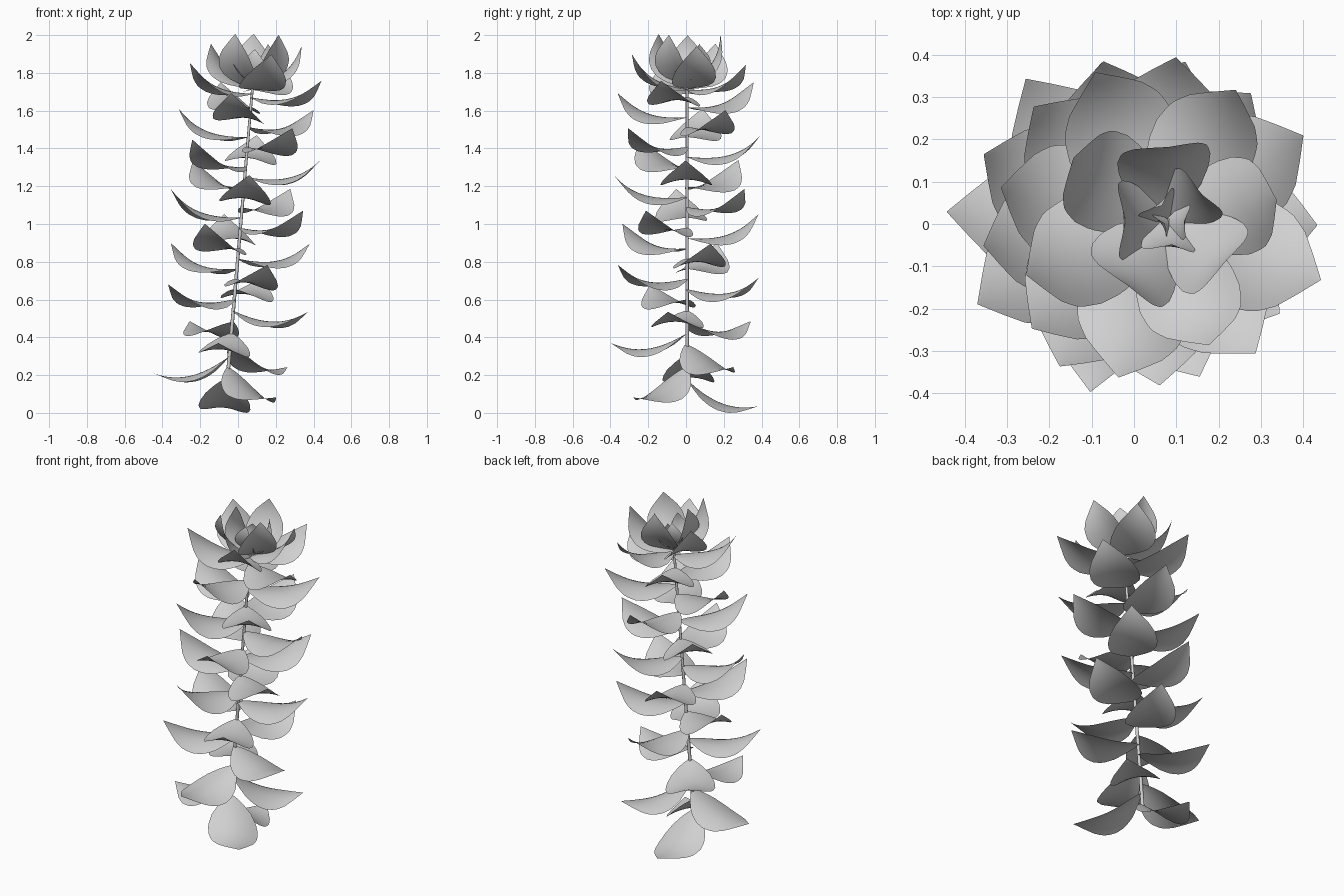
import bpy, bmesh, math
from mathutils import Vector, Matrix

if "Cube" in bpy.data.objects:
    bpy.data.objects.remove(bpy.data.objects["Cube"], do_unlink=True)

# One plain material
TONE = (0.63, 0.63, 0.63, 1)
grey = bpy.data.materials.new("light_grey")
grey.use_nodes = True
grey.diffuse_color = TONE
grey.node_tree.nodes["Principled BSDF"].inputs["Base Color"].default_value = TONE

LEAVES = 42
LEAN = math.atan(0.086)
STEPS, ACROSS = 18, 10

# Keyed curves: (leaf index, value)
BASE_Z = [(0, 0.18), (2, 0.3), (7, 0.6), (19, 1.25), (27, 1.67), (29, 1.71), (33, 1.72), (41, 1.76)]
PITCH = [(0, -21), (2, -18), (4, -8), (6, 4), (8, 10), (10, 15), (13, 17), (27, 17),
         (28, 20), (29, 23), (30, 32), (31, 38), (32, 45), (33, 55), (36, 65), (38, 72), (41, 79)]
LENGTH = [(0, 0.408), (27, 0.405), (29, 0.372), (33, 0.338), (35, 0.32), (36, 0.28), (38, 0.19), (41, 0.09)]
# Half width along the leaf
OUTLINE = [(0, 0.012), (0.05, 0.04), (0.1, 0.064), (0.22, 0.106), (0.36, 0.13), (0.5, 0.135),
           (0.65, 0.124), (0.77, 0.096), (0.88, 0.052), (1, 0.001)]


def keyed(keys, x):
    for (a, va), (b, vb) in zip(keys, keys[1:]):
        if x <= b:
            return va + (vb - va) * (x - a) / (b - a)
    return keys[-1][1]


def stem_point(z):
    return Vector((-0.056 + 0.086 * (z - 0.18), 0.006 * z, z))


def finish(bm, name):
    mesh = bpy.data.meshes.new(name)
    for f in bm.faces:
        f.smooth = True
    bm.to_mesh(mesh)
    bm.free()
    mesh.materials.append(grey)
    obj = bpy.data.objects.new(name, mesh)
    bpy.context.collection.objects.link(obj)
    return obj


def make_leaf(index):
    """Pointed leaf, bowed up towards the tip with its sides turned down."""
    length = keyed(LENGTH, index)
    scale = length / 0.4
    place = (Matrix.Translation(stem_point(keyed(BASE_Z, index)))
             @ Matrix.Rotation(LEAN, 4, 'Y')
             @ Matrix.Rotation(math.radians(91 - 137.5 * index), 4, 'Z')
             @ Matrix.Rotation(-math.radians(keyed(PITCH, index)), 4, 'Y'))
    bm = bmesh.new()
    rows = []
    for i in range(STEPS + 1):
        t = i / STEPS
        half = keyed(OUTLINE, t)
        sag = 0.168 * t * (1 - t) * (1 + 0.5 * t)
        row = []
        for j in range(ACROSS + 1):
            s = 2 * j / ACROSS - 1
            drop = 0.032 * (half / 0.135) ** 1.6 * abs(s) ** 1.9
            co = Vector((t * length, s * half * scale, -(sag + drop) * scale))
            row.append(bm.verts.new(place @ co))
        rows.append(row)
    for a, b in zip(rows, rows[1:]):
        for j in range(ACROSS):
            bm.faces.new((a[j], b[j], b[j + 1], a[j + 1]))
    finish(bm, f"leaf_{index + 1}")


# Spiral of leaves closing into the top rosette
for n in range(LEAVES):
    make_leaf(n)

# Thin leaning stem
low, high = stem_point(0.16), stem_point(1.76)
bm = bmesh.new()
bmesh.ops.create_cone(bm, cap_ends=True, segments=12, radius1=0.01, radius2=0.007,
                      depth=(high - low).length,
                      matrix=Matrix.Translation((low + high) / 2) @ Matrix.Rotation(LEAN, 4, 'Y'))
stem = finish(bm, "stem")
bpy.context.view_layer.objects.active = stem
stem.select_set(True)
bpy.ops.object.shade_smooth_by_angle()
